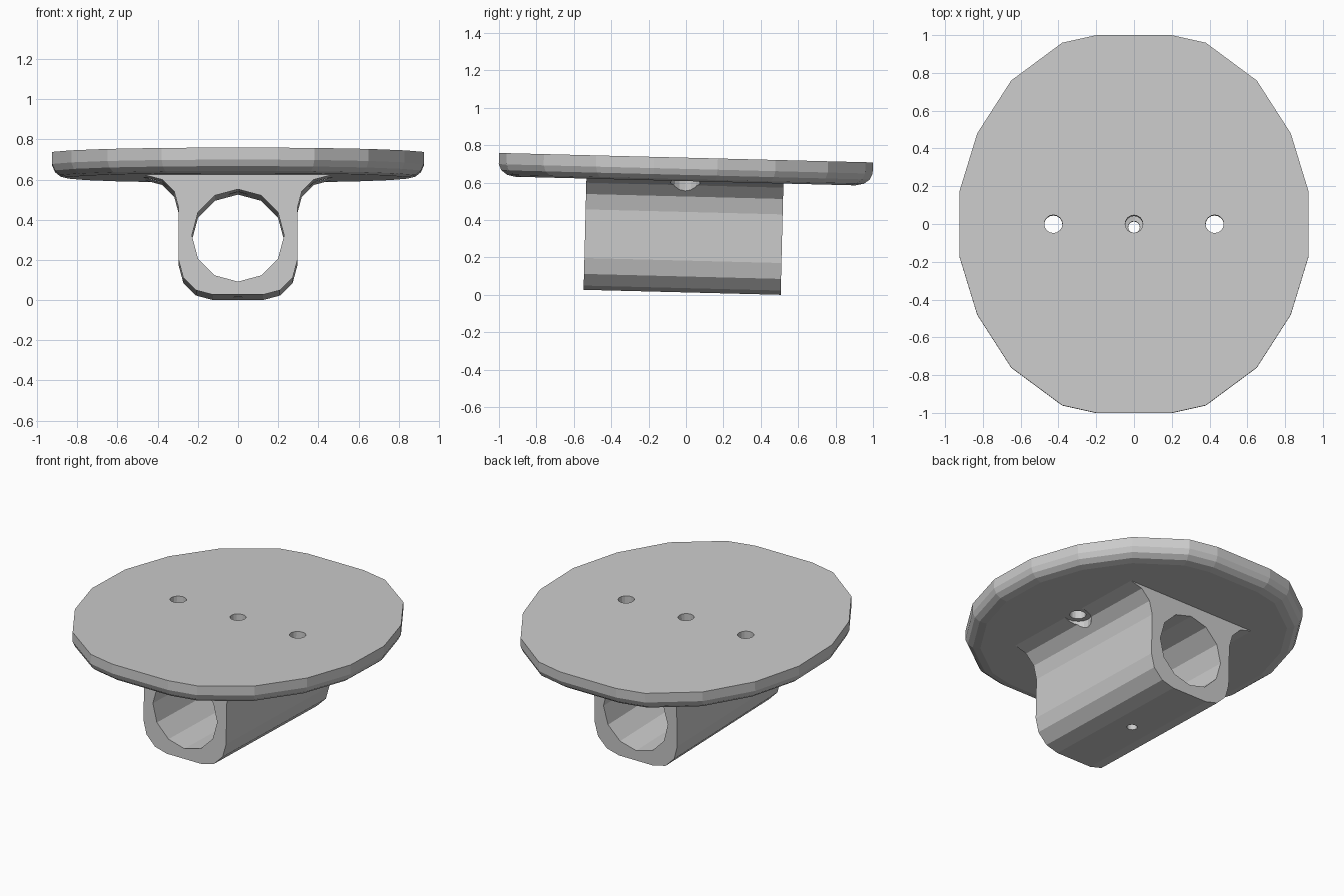
import bpy, bmesh, math
from mathutils import Matrix

cube = bpy.data.objects.get("Cube")
if cube:
    bpy.data.objects.remove(cube, do_unlink=True)

grey = bpy.data.materials.new("plain grey")
grey.use_nodes = True
colour = (0.6, 0.6, 0.6, 1)
grey.diffuse_color = colour
grey.node_tree.nodes["Principled BSDF"].inputs["Base Color"].default_value = colour


def loft(name, rings):
    """Closed solid through a list of equally long point rings."""
    bm = bmesh.new()
    loops = [[bm.verts.new(p) for p in ring] for ring in rings]
    n = len(loops[0])
    for a, b in zip(loops, loops[1:]):
        for i in range(n):
            j = (i + 1) % n
            bm.faces.new((a[i], a[j], b[j], b[i]))
    bm.faces.new(loops[0])
    bm.faces.new(loops[-1])
    bmesh.ops.recalc_face_normals(bm, faces=bm.faces)
    mesh = bpy.data.meshes.new(name)
    bm.to_mesh(mesh)
    bm.free()
    mesh.materials.append(grey)
    ob = bpy.data.objects.new(name, mesh)
    bpy.context.collection.objects.link(ob)
    return ob


def arc(cx, cz, r, start, end, steps):
    angles = [math.radians(start + (end - start) * i / steps) for i in range(steps + 1)]
    return [(cx + r * math.cos(a), cz + r * math.sin(a)) for a in angles]


def drill(name, x, r, low, high, sides=16):
    circle = arc(x, 0, r, 0, 360, sides)[:-1]
    return loft(name, [[(px, py, z) for px, py in circle] for z in (low, high)])


def combine(target, tool, operation):
    mod = target.modifiers.new(operation, 'BOOLEAN')
    mod.operation, mod.object, mod.solver = operation, tool, 'EXACT'
    bpy.context.view_layer.objects.active = target
    bpy.ops.object.modifier_apply(modifier=mod.name)
    bpy.data.objects.remove(tool, do_unlink=True)


# Oval plate with a rounded lower rim; its top lies on local z = 0
quarter = [(0.925, 0.17), (0.83, 0.48), (0.65, 0.76), (0.38, 0.96), (0.2, 1)]
half = quarter + [(-x, y) for x, y in reversed(quarter)]
outline = half + [(-x, -y) for x, y in half]
rim = [(0, 0), (-0.06, 0), (-0.092, 0.015), (-0.115, 0.045), (-0.125, 0.09)]
mount = loft("mounting_plate", [[(x * (1 - inset), y * (1 - inset), z)
                                 for x, y in outline] for z, inset in rim])

# Tube clamp: flared fillets at the top, rounded corners at the bottom
front, back = -0.53, 0.525
side = arc(0.125, -0.55, 0.17, -90, 0, 3) + arc(0.46, -0.29, 0.165, 180, 90, 3) + [(0.46, -0.1)]
profile = side + [(-x, z) for x, z in reversed(side)]
clamp = loft("tube_clamp", [[(x, y, z) for x, z in profile] for y in (front, back)])
bore = arc(0, -0.425, 0.23, 0, 360, 12)[:-1]
combine(clamp, loft("bore", [[(x, y, z) for x, z in bore] for y in (-1, 1)]), 'DIFFERENCE')

# Screw head clearance cut out of the fillets
for x in (-0.427, 0.427):
    combine(clamp, drill("clearance", x, 0.08, -0.4, 0), 'DIFFERENCE')

# Join the parts, then drill the screw holes
combine(mount, clamp, 'UNION')
for x in (-0.427, 0.427):
    combine(mount, drill("side_hole", x, 0.048, -0.3, 0.2), 'DIFFERENCE')
combine(mount, drill("access_hole", 0, 0.047, -0.425, 0.2), 'DIFFERENCE')
combine(mount, drill("set_screw_hole", 0, 0.031, -0.9, -0.425), 'DIFFERENCE')

# Slight forward tilt, standing on the ground
mount.data.transform(Matrix.Translation((0, 0, 0.735)) @ Matrix.Rotation(math.radians(-1.45), 4, 'X'))
lowest = min(v.co.z for v in mount.data.vertices)
mount.data.transform(Matrix.Translation((0, 0, -lowest)))
